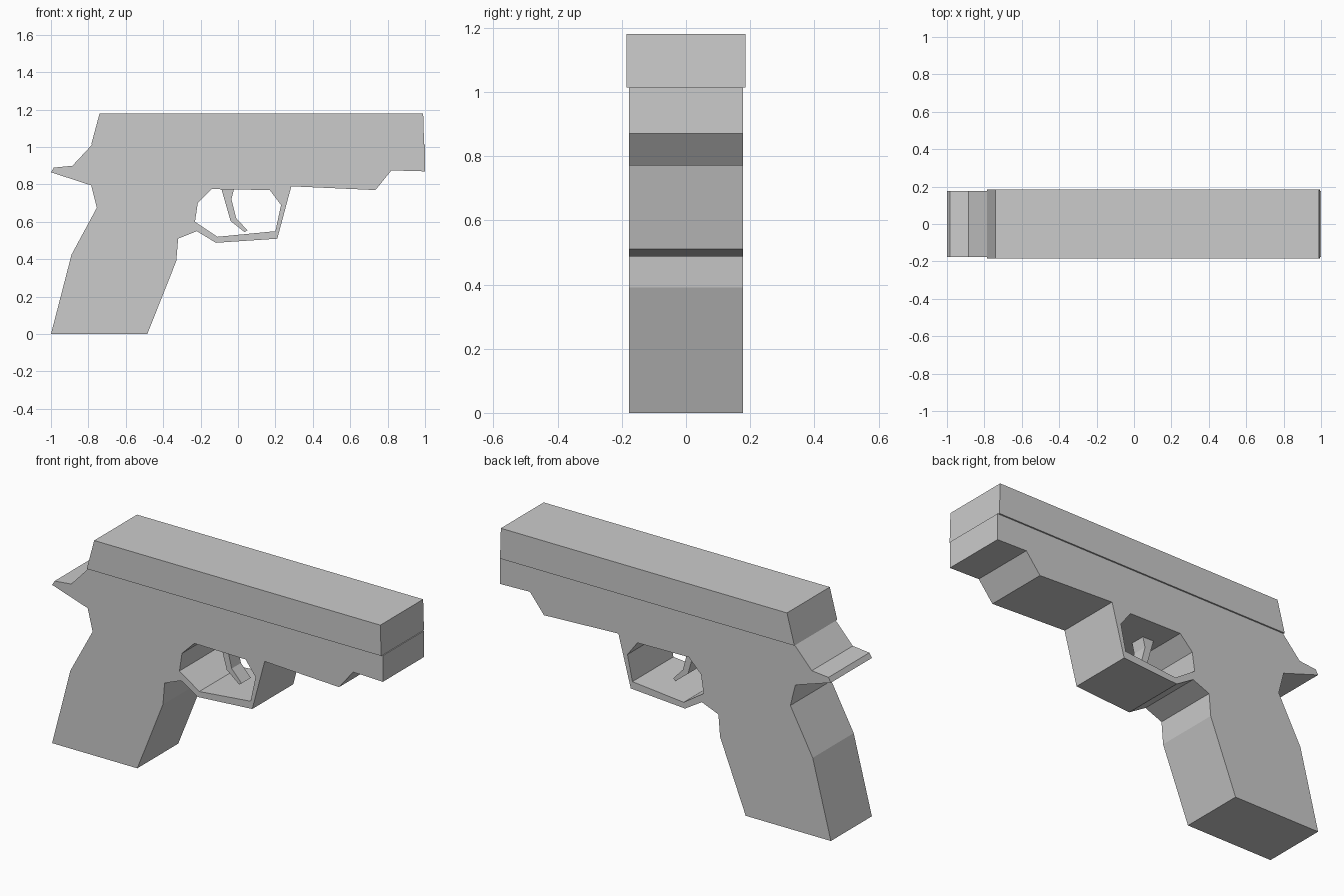
import bpy
import bmesh
from mathutils import Vector

if "Cube" in bpy.data.objects:
    bpy.data.objects.remove(bpy.data.objects["Cube"])


def plate(name, half_width, *loops):
    """Extrude a side profile (outer loop plus optional holes) evenly about y = 0."""
    bm = bmesh.new()
    edges = []
    for loop in loops:
        vs = [bm.verts.new((x, -half_width, z)) for x, z in loop]
        edges += [bm.edges.new((vs[i - 1], vs[i])) for i in range(len(vs))]
    bmesh.ops.triangle_fill(bm, edges=edges, use_beauty=True, normal=Vector((0, -1, 0)))
    out = bmesh.ops.extrude_face_region(bm, geom=bm.faces[:])
    moved = [g for g in out["geom"] if isinstance(g, bmesh.types.BMVert)]
    bmesh.ops.translate(bm, verts=moved, vec=(0, 2 * half_width, 0))
    bmesh.ops.recalc_face_normals(bm, faces=bm.faces[:])
    mesh = bpy.data.meshes.new(name)
    bm.to_mesh(mesh)
    bm.free()
    obj = bpy.data.objects.new(name, mesh)
    bpy.context.collection.objects.link(obj)
    return obj


# Frame: grip, guard, rail and rear spur in one outline
frame = [(-1, 0), (-0.485, 0), (-0.33, 0.39), (-0.32, 0.51), (-0.22, 0.55),
         (-0.118, 0.488), (0.21, 0.51), (0.285, 0.79), (0.735, 0.77),
         (0.82, 0.875), (1, 0.87), (1, 1.013), (-0.78, 1.013), (-0.885, 0.9),
         (-0.985, 0.89), (-1, 0.865), (-0.785, 0.795), (-0.755, 0.675),
         (-0.89, 0.425)]
guard_hole = [(-0.23, 0.6), (-0.215, 0.7), (-0.14, 0.775), (0.17, 0.77),
              (0.23, 0.69), (0.2, 0.55), (-0.11, 0.52)]
plate("frame", 0.177, frame, guard_hole)

# Slide: slightly wider block on top
plate("slide", 0.185, [(-0.785, 1.013), (0.995, 1.013), (0.99, 1.18), (-0.74, 1.18)])

# Trigger: narrow hooked blade inside the guard
plate("trigger", 0.04, [(-0.09, 0.78), (-0.07, 0.71), (-0.04, 0.605), (0.035, 0.545),
                        (0.05, 0.555), (-0.01, 0.62), (-0.035, 0.72), (-0.02, 0.78)])
